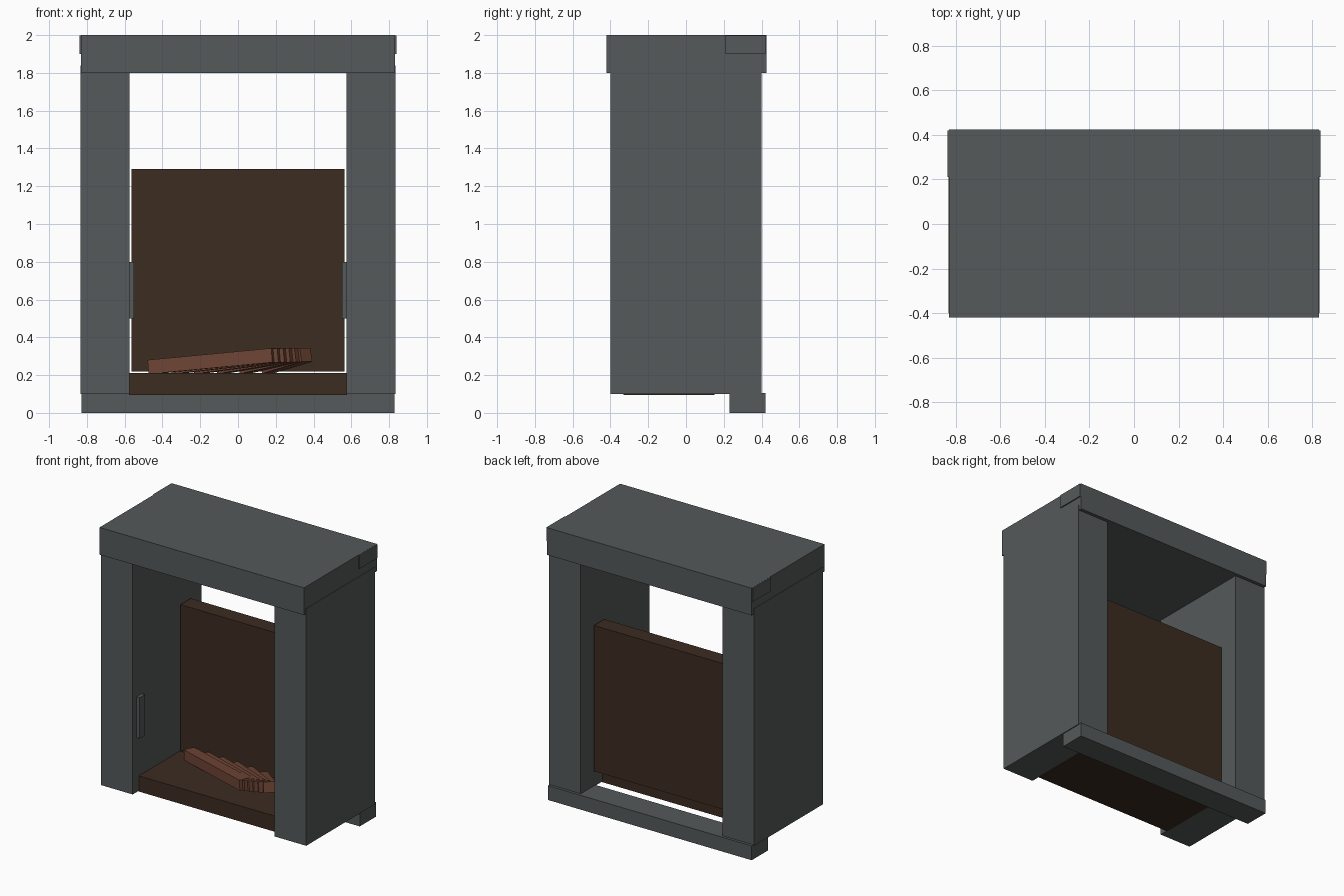
import bpy
from mathutils import Vector

cube = bpy.data.objects.get("Cube")
if cube:
    bpy.data.objects.remove(cube, do_unlink=True)


def material(name, rgb):
    m = bpy.data.materials.new(name)
    m.use_nodes = True
    m.diffuse_color = (*rgb, 1)
    for n in m.node_tree.nodes:
        if n.type == 'BSDF_PRINCIPLED':
            n.inputs["Base Color"].default_value = (*rgb, 1)
    return m


STONE = material("grey_stone", (0.09, 0.10, 0.10))
DARK = material("dark_wood", (0.045, 0.025, 0.015))
LOG = material("red_wood", (0.16, 0.06, 0.036))


def box(name, x, y, z, mat):
    """Box from (min, max) ranges on each axis."""
    bpy.ops.mesh.primitive_cube_add(size=1)
    o = bpy.context.object
    o.name = name
    o.location = [(r[0] + r[1]) / 2 for r in (x, y, z)]
    o.scale = [r[1] - r[0] for r in (x, y, z)]
    o.data.materials.append(mat)
    return o


def plank(name, start, end, width, height):
    """Square-ended plank running between two centre points."""
    a, b = Vector(start), Vector(end)
    o = box(name, (0, (b - a).length), (0, width), (0, height), LOG)
    o.location = (a + b) / 2
    o.rotation_euler = (b - a).to_track_quat('X', 'Z').to_euler()


# Frame: lintel, rear beams and side pillars
box("lintel", (-0.83, 0.83), (-0.42, 0.425), (1.8, 2.0), STONE)
box("top_rear_beam", (-0.838, 0.838), (0.21, 0.42), (1.9, 1.999), STONE)
box("bottom_rear_beam", (-0.828, 0.828), (0.23, 0.42), (0, 0.105), STONE)
for side, s in (("left", 1), ("right", -1)):
    box(side + "_pillar", sorted((s * 0.575, s * 0.834)), (-0.4, 0.4), (0.1, 1.84), STONE)
    box(side + "_inner_handle", sorted((s * 0.55, s * 0.58)), (-0.355, -0.295), (0.5, 0.8), STONE)

# Wooden seat and back panel
box("seat", (-0.577, 0.577), (-0.33, 0.15), (0.095, 0.21), DARK)
box("back_panel", (-0.565, 0.565), (0.14, 0.26), (0.22, 1.29), DARK)

# Fan of planks, swinging from the back panel towards the right
first = Vector((-0.46, 0.09, 0.243)), Vector((0.195, -0.20, 0.305))
last = Vector((0.15, 0.06, 0.245)), Vector((0.36, -0.15, 0.308))
COUNT = 6
for i in range(COUNT):
    t = i / (COUNT - 1)
    plank("plank_%d" % (i + 1), first[0].lerp(last[0], t), first[1].lerp(last[1], t), 0.08, 0.075)
